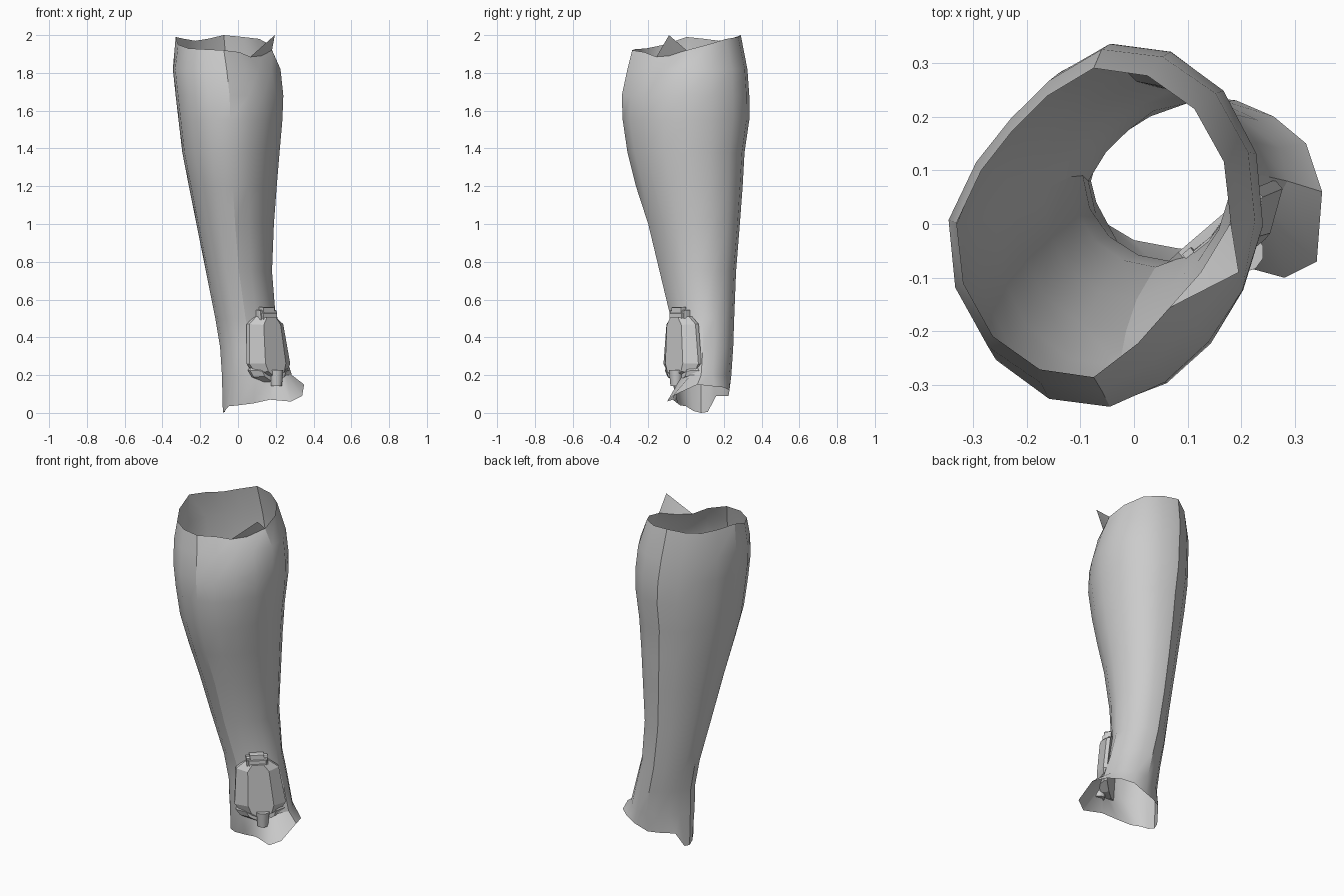
import bpy, bmesh, math
from mathutils import Vector

cube = bpy.data.objects.get("Cube")
if cube:
    bpy.data.objects.remove(cube, do_unlink=True)

grey = bpy.data.materials.new("plain grey")
grey.use_nodes = True
COLOUR = (0.6, 0.6, 0.6, 1)
grey.diffuse_color = COLOUR
grey.node_tree.nodes["Principled BSDF"].inputs["Base Color"].default_value = COLOUR


def finish(name, bm, angle, recalc=True):
    if recalc:
        bmesh.ops.recalc_face_normals(bm, faces=bm.faces)
    mesh = bpy.data.meshes.new(name)
    bm.to_mesh(mesh)
    bm.free()
    mesh.materials.append(grey)
    ob = bpy.data.objects.new(name, mesh)
    bpy.context.collection.objects.link(ob)
    bpy.ops.object.select_all(action="DESELECT")
    ob.select_set(True)
    bpy.context.view_layer.objects.active = ob
    bpy.ops.object.shade_smooth_by_angle(angle=math.radians(angle))
    return ob


# Open sleeve: sections given as z, x range, y range,
# diagonal fullness, back right cut, front left cut
SIDES = 16
SECTIONS = [
    (0.20, -0.085, 0.285, -0.08, 0.240, 0.00, 0.16, 0.12),
    (0.35, -0.095, 0.240, -0.07, 0.250, 0.00, 0.15, 0.10),
    (0.50, -0.12, 0.200, -0.08, 0.255, 0.00, 0.13, 0.08),
    (0.75, -0.17, 0.180, -0.14, 0.265, 0.02, 0.13, 0.08),
    (1.00, -0.22, 0.190, -0.20, 0.285, 0.04, 0.13, 0.08),
    (1.20, -0.26, 0.205, -0.265, 0.300, 0.04, 0.12, 0.08),
    (1.38, -0.295, 0.220, -0.31, 0.310, 0.05, 0.11, 0.07),
    (1.55, -0.315, 0.235, -0.335, 0.335, 0.05, 0.12, 0.06),
    (1.68, -0.33, 0.240, -0.34, 0.335, 0.05, 0.14, 0.09),
    (1.82, -0.345, 0.225, -0.31, 0.325, 0.05, 0.16, 0.15),
]
# Ragged cuff at the bottom, running round from the left side
CUFF = [
    (.35, .06, .15), (.32, .15, .14), (.26, .20, .135), (.19, .23, .12),
    (.10, .225, .09), (.03, .20, .09), (-.04, .16, .09), (-.07, .115, .005),
    (-.08, .08, 0), (-.07, .04, .01), (-.05, 0, .035), (0, -.03, .04),
    (.08, -.045, .05), (.17, -.07, .07), (.28, -.10, .06), (.34, -.07, .09),
]
# Uneven height of the top rim, in the same order
RIM = [1.92, 1.95, 1.98, 1.99, 2.0, 1.98, 1.97, 1.98,
       1.99, 1.95, 1.93, 1.925, 1.92, 1.91, 1.885, 1.89]


def oval(k, x0, x1, y0, y1, full, back_cut, front_cut):
    a = math.tau * k / SIDES
    s = math.sin(2 * a)
    if s > 0:
        r = 1 + full * s
    else:
        r = 1 + (back_cut if math.sin(a) > 0 else front_cut) * s
    return ((x0 + x1) / 2 + (x1 - x0) / 2 * r * math.cos(a),
            (y0 + y1) / 2 + (y1 - y0) / 2 * r * math.sin(a))


bm = bmesh.new()
rings = [[bm.verts.new(p) for p in CUFF]]
for z, *shape in SECTIONS:
    rings.append([bm.verts.new((*oval(k, *shape), z)) for k in range(SIDES)])
rings.append([bm.verts.new((*oval(k, -0.33, 0.18, -0.285, 0.29, 0.04, 0.16, 0.22), RIM[k]))
              for k in range(SIDES)])
for low, high in zip(rings, rings[1:]):
    for k in range(SIDES):
        j = (k + 1) % SIDES
        bm.faces.new((low[k], low[j], high[j], high[k]))
# Pointed torn corner on the rim
tip = bm.verts.new((0.195, -0.09, 2.0))
top = rings[-1]
bm.faces.new((top[14], top[15], tip))
bm.faces.new((top[15], top[0], tip))
finish("sleeve", bm, 30, recalc=False)

# Frame for the device: u across, z up, d outward from the sleeve
ACROSS = Vector((0.76, 0.65, 0))
OUT = Vector((0.65, -0.76, 0))


def place(u, z, d):
    base = Vector((0.147 + (0.34 - z) * 0.09, -0.01, z))
    return base + ACROSS * u + OUT * d


def plate(name, outline, back, edge, face, su, sz):
    """Raised plate with bevelled sides and a smaller front face."""
    mid = sum(z for _, z in outline) / len(outline)
    bm = bmesh.new()
    loops = [
        [bm.verts.new(place(u, z, back)) for u, z in outline],
        [bm.verts.new(place(u, z, edge)) for u, z in outline],
        [bm.verts.new(place(u * su, mid + (z - mid) * sz, face)) for u, z in outline],
    ]
    n = len(outline)
    for a, b in zip(loops, loops[1:]):
        for i in range(n):
            j = (i + 1) % n
            bm.faces.new((a[i], a[j], b[j], b[i]))
    bm.faces.new(loops[-1])
    bm.faces.new(loops[0][::-1])
    return finish(name, bm, 20)


def mirrored(half):
    return half + [(-u, z) for u, z in reversed(half)]


def block(name, u0, u1, z0, z1, d0, d1):
    return plate(name, [(u0, z0), (u1, z0), (u1, z1), (u0, z1)],
                 d0, d1 - 0.008, d1, 0.95, 0.85)


# Device body and lower ledge
plate("device_shell", mirrored([(.035, .19), (.11, .215), (.142, .26), (.118, .47), (.065, .51)]),
      .0, .022, .07, .5, .97)
plate("device_ledge", mirrored([(.04, .16), (.115, .19), (.138, .225), (.11, .26)]),
      .0, .016, .052, .6, .85)

# Clasp on top of the device
block("clasp_base", -.05, .05, .48, .53, .02, .06)
block("clasp_head", -.04, .04, .52, .56, .02, .055)
for side, s in (("left", 1), ("right", -1)):
    u0, u1 = sorted((s * .04, s * .06))
    block(side + "_clasp_arm", u0, u1, .465, .545, .01, .05)

# Round knob at the foot of the device
bm = bmesh.new()
bmesh.ops.create_cone(bm, cap_ends=True, segments=10, radius1=.03, radius2=.038, depth=.085)
for v in bm.verts:
    v.co += place(.005, .185, .06)
finish("device_knob", bm, 40)
